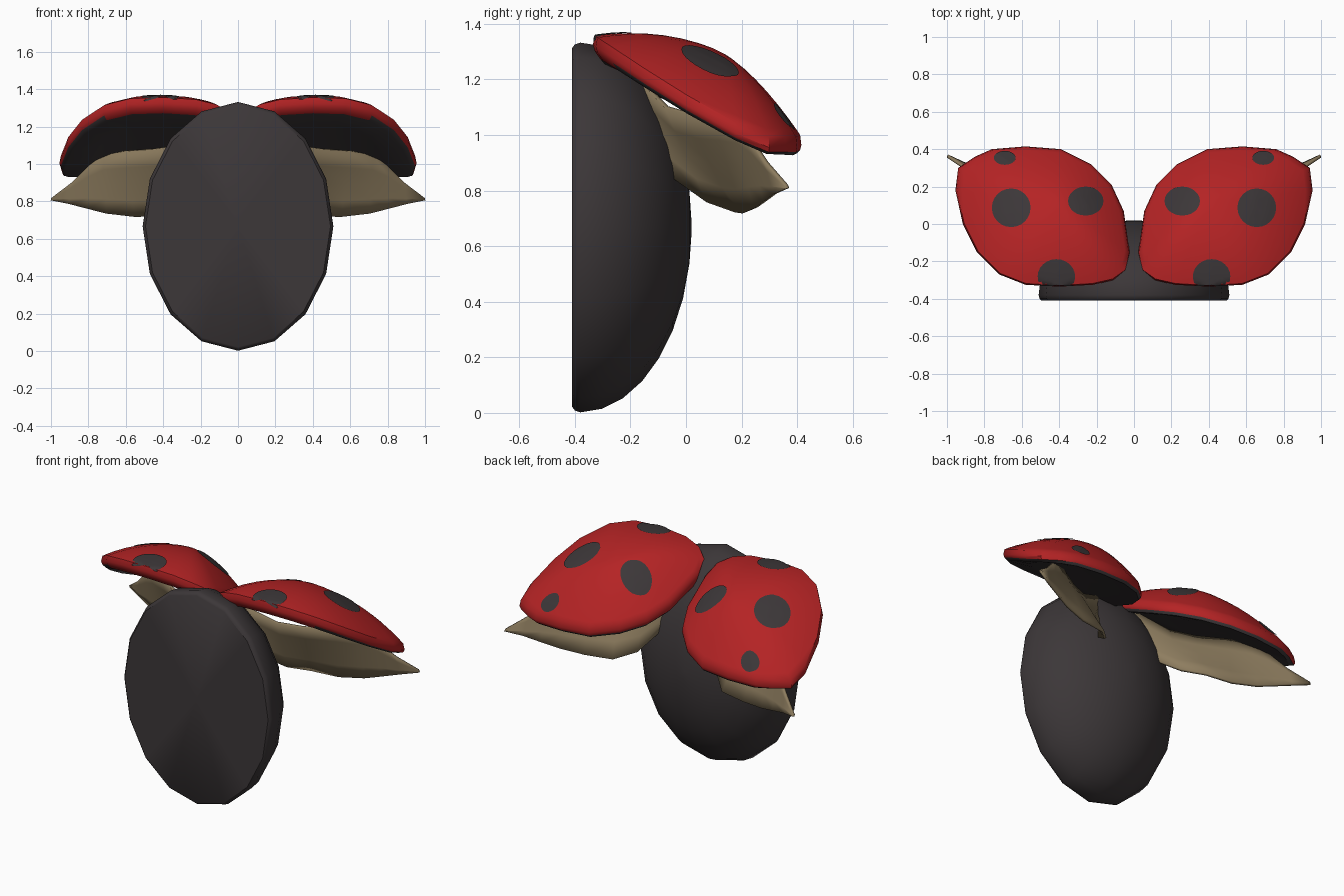
import bpy, bmesh, math
from mathutils import Vector
from mathutils.bvhtree import BVHTree

if "Cube" in bpy.data.objects:
    bpy.data.objects.remove(bpy.data.objects["Cube"])


def material(name, rgb):
    m = bpy.data.materials.new(name)
    m.diffuse_color = (*rgb, 1)
    m.use_nodes = True
    m.node_tree.nodes["Principled BSDF"].inputs["Base Color"].default_value = m.diffuse_color
    return m


DARK = material("charcoal", (0.045, 0.038, 0.040))
RED = material("red", (0.46, 0.017, 0.018))
TAN = material("tan", (0.27, 0.205, 0.115))


def loft(name, rings, mats, closed=True, cap_start=False, cap_end=False, mirror=False,
         thickness=0, dark_cap=False, angle=40):
    """Skin a list of equal-length point rings into one object."""
    bm = bmesh.new()
    rows = [[bm.verts.new(p) for p in r] for r in rings]
    n = len(rows[0])
    for a, b in zip(rows, rows[1:]):
        for i in range(n if closed else n - 1):
            j = (i + 1) % n
            bm.faces.new((a[i], a[j], b[j], b[i]))
    for row, on in ((rows[0], cap_start), (rows[-1], cap_end)):
        if on:
            c = sum((v.co for v in row), Vector()) / n
            mid = bm.verts.new(c)
            for i in range(n):
                f = bm.faces.new((row[i], row[(i + 1) % n], mid))
                if dark_cap and row is rows[0]:
                    f.material_index = 1
    bmesh.ops.recalc_face_normals(bm, faces=bm.faces)
    me = bpy.data.meshes.new(name)
    bm.to_mesh(me)
    bm.free()
    ob = bpy.data.objects.new(name, me)
    bpy.context.collection.objects.link(ob)
    for m in mats:
        me.materials.append(m)
    bpy.ops.object.select_all(action='DESELECT')
    ob.select_set(True)
    bpy.context.view_layer.objects.active = ob
    bpy.ops.object.shade_smooth_by_angle(angle=math.radians(angle))
    if thickness:
        s = ob.modifiers.new("thickness", 'SOLIDIFY')
        s.thickness = thickness
        s.offset = 0
    if mirror:
        ob.modifiers.new("mirror", 'MIRROR')
    return ob


# Body: half ellipsoid, flat at the front with a small bevelled rim
def body_ring(s, y):
    return [(0.51 * s * math.sin(k * math.pi / 8), y, 0.667 + 0.665 * s * math.cos(k * math.pi / 8))
            for k in range(16)]


rings = [body_ring(0.97, -0.41), body_ring(0.99, -0.40)]
for k in range(0, 8):
    a = k * math.pi / 16
    rings.append(body_ring(math.cos(a), -0.38 + 0.4 * math.sin(a)))
rings.append(body_ring(0.03, 0.02))
loft("body", rings, [DARK], cap_start=True, cap_end=True)

# Wing cases: tilted domes over a plan outline, dark underneath
OUTLINE = [(0.022, -0.16), (0.04, -0.25), (0.11, -0.30), (0.22, -0.325), (0.40, -0.335),
           (0.58, -0.325), (0.72, -0.27), (0.84, -0.15), (0.915, 0.0), (0.955, 0.18),
           (0.94, 0.30), (0.85, 0.36), (0.76, 0.40), (0.58, 0.415), (0.39, 0.40),
           (0.23, 0.32), (0.12, 0.21), (0.055, 0.07)]
CX, CY = 0.41, 0.12


def case_ring(t, drop=0.0, dome=True):
    ring = []
    for px, py in OUTLINE:
        x, y = CX + (px - CX) * t, CY + (py - CY) * t
        z = 1.355 - 0.48 * (y + 0.335) - 0.07 * (abs(x - 0.45) / 0.5) ** 3 - drop
        if dome:
            z += 0.165 * (1 - t ** 1.75)
        ring.append((x, y, z))
    return ring


rings = [case_ring(0.3, 0.06, False), case_ring(0.65, 0.065, False), case_ring(0.94, 0.07, False),
         case_ring(0.985, 0.055), case_ring(1.0, 0.03), case_ring(0.985, 0.0)]
rings += [case_ring(t) for t in (0.93, 0.85, 0.72, 0.58, 0.44, 0.3, 0.16, 0.06)]
case = loft("wing_cases", rings, [RED, DARK], cap_start=True, cap_end=True,
            mirror=True, dark_cap=True)
for p in case.data.polygons:          # everything facing well down is the dark lining
    if p.normal.z < -0.6:
        p.material_index = 1

# Spots: thin plates draped on the wing cases
bm = bmesh.new()
bm.from_mesh(case.data)
tree = BVHTree.FromBMesh(bm)


def drape(x, y):
    hit = tree.ray_cast(Vector((x, y, 3)), Vector((0, 0, -1)))
    return hit[0] + hit[1] * 0.005


SPOTS = [(0.655, 0.085, 0.103, 0.103), (0.26, 0.12, 0.094, 0.077),
         (0.415, -0.28, 0.10, 0.092), (0.69, 0.35, 0.058, 0.037)]
for i, (sx, sy, rx, ry) in enumerate(SPOTS):
    rings = []
    for s in (1, 0.8, 0.6, 0.4, 0.2, 0.05):
        rings.append([drape(sx + rx * s * math.cos(k * math.pi / 12),
                            max(sy + ry * s * math.sin(k * math.pi / 12), -0.327 + 0.003 * (1 - s)))
                      for k in range(24)])
    loft(f"spots_{i + 1}", rings, [DARK], cap_end=True, mirror=True, angle=60)
bm.free()

# Hind wings: thin curved sheets from the body out to a pointed tip
TOP = [(0.06, -0.20, 1.20), (0.14, -0.16, 1.195), (0.32, -0.07, 1.10), (0.45, 0.0, 1.08),
       (0.60, 0.10, 1.07), (0.72, 0.17, 1.05), (0.80, 0.23, 0.99), (0.89, 0.29, 0.90),
       (0.995, 0.36, 0.82)]
LOW = [(0.15, -0.12, 0.90), (0.22, -0.05, 0.85), (0.28, 0.08, 0.76), (0.38, 0.18, 0.725),
       (0.55, 0.21, 0.72), (0.70, 0.25, 0.737), (0.80, 0.285, 0.762), (0.90, 0.32, 0.788),
       (0.998, 0.365, 0.808)]
rings = []
for a, b in zip(TOP, LOW):
    rings.append([Vector(a).lerp(Vector(b), k / 4) for k in range(5)])
loft("hind_wings", rings, [TAN], closed=False, mirror=True, thickness=0.015)
